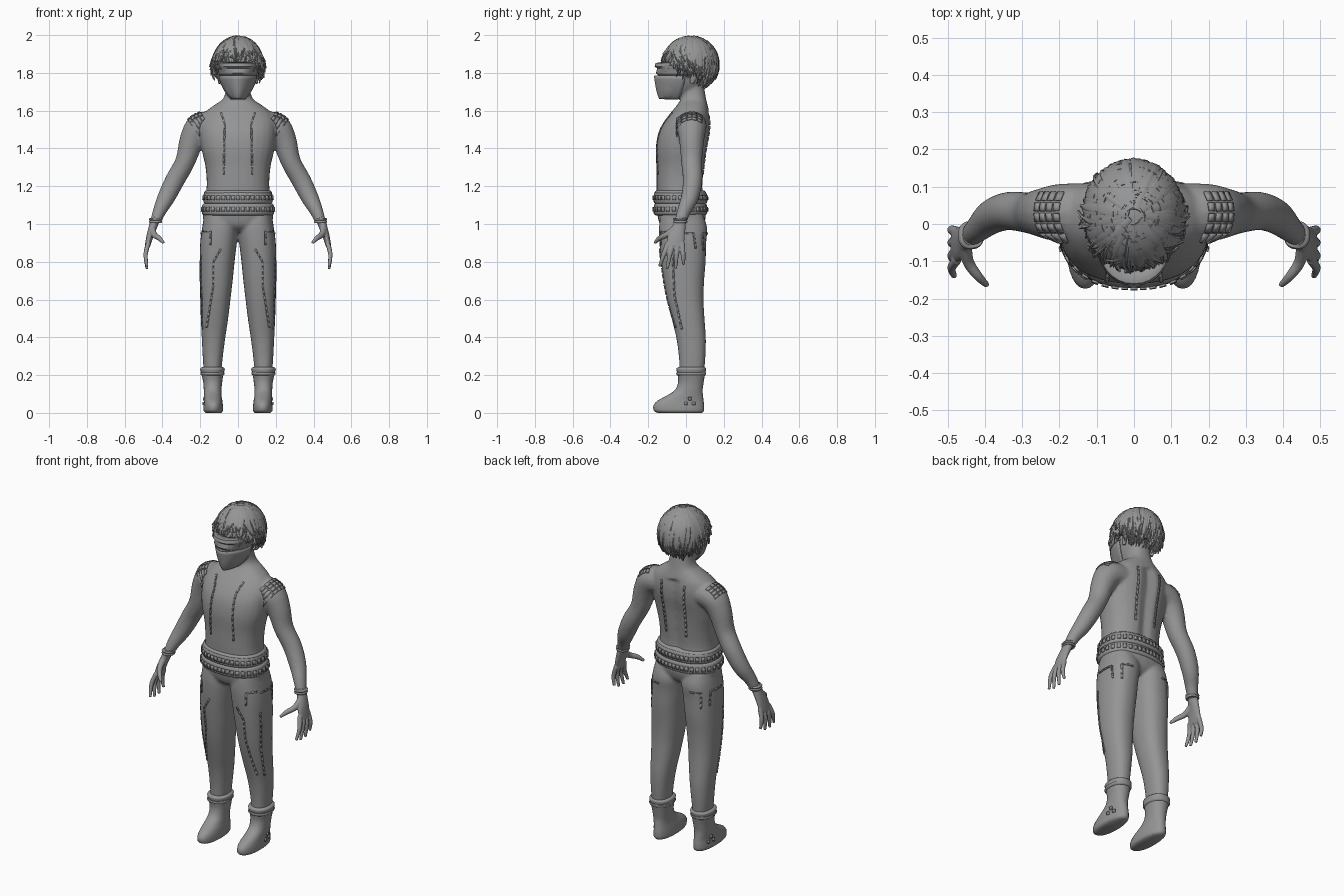
import bpy, bmesh, math, random
from mathutils import Vector
from mathutils.bvhtree import BVHTree

random.seed(4)
if "Cube" in bpy.data.objects:
    bpy.data.objects.remove(bpy.data.objects["Cube"])

grey = bpy.data.materials.new("mid grey")
grey.use_nodes = True
grey.diffuse_color = (0.3, 0.3, 0.3, 1)
grey.node_tree.nodes["Principled BSDF"].inputs["Base Color"].default_value = (0.3, 0.3, 0.3, 1)


def smooth(rows, steps):
    """Spline through rows of numbers."""
    out = []
    for i in range(len(rows) - 1):
        a, b, c, d = rows[max(i - 1, 0)], rows[i], rows[i + 1], rows[min(i + 2, len(rows) - 1)]
        for k in range(steps):
            t = k / steps
            out.append([q + t / 2 * (r - p + t * (2 * p - 5 * q + 4 * r - s + t * (3 * q - p - 3 * r + s)))
                        for p, q, r, s in zip(a, b, c, d)])
    return out + [list(rows[-1])]


def skin(bm, rings, closed=True):
    """Bridge rings of points, capping closed ones."""
    rings = [[bm.verts.new(p) for p in ring] for ring in rings]
    n = len(rings[0])
    for lo, hi in zip(rings, rings[1:]):
        for j in range(n if closed else n - 1):
            k = (j + 1) % n
            bm.faces.new((lo[j], lo[k], hi[k], hi[j]))
    if closed:
        bm.faces.new(rings[0][::-1])
        bm.faces.new(rings[-1])


def loft(bm, rows, n=28, power=2.3, front_only=False, steps=4):
    """Stack rounded sections given as (z, x0, x1, y0, y1)."""
    rings = []
    for z, x0, x1, y0, y1 in smooth(rows, steps):
        ring = []
        for j in range(n + 1 if front_only else n):
            a = math.pi + math.pi * j / n if front_only else math.tau * j / n
            c, s = math.cos(a), math.sin(a)
            c, s = (math.copysign(abs(v) ** (2 / power), v) for v in (c, s))
            ring.append(((x0 + x1 + (x1 - x0) * c) / 2, (y0 + y1 + (y1 - y0) * s) / 2, z))
        rings.append(ring)
    skin(bm, rings, not front_only)


def tube(bm, path, side, n=16, steps=4):
    """Sweep an ellipse along (x, y, z, radius along side, other radius)."""
    pts = smooth(path, steps)
    rings = []
    for i, (x, y, z, r1, r2) in enumerate(pts):
        t = (Vector(pts[min(i + 1, len(pts) - 1)][:3]) - Vector(pts[max(i - 1, 0)][:3])).normalized()
        u = (side - t * side.dot(t)).normalized()
        v = t.cross(u)
        rings.append([Vector((x, y, z)) + u * r1 * math.cos(math.tau * j / n) + v * r2 * math.sin(math.tau * j / n)
                      for j in range(n)])
    skin(bm, rings)


def mirror(bm):
    copy = bmesh.ops.duplicate(bm, geom=bm.verts[:] + bm.edges[:] + bm.faces[:])
    for g in copy["geom"]:
        if isinstance(g, bmesh.types.BMVert):
            g.co.x *= -1


def finish(name, bm, voxel=0, shell=0, relax=6):
    bmesh.ops.recalc_face_normals(bm, faces=bm.faces[:])
    mesh = bpy.data.meshes.new(name)
    bm.to_mesh(mesh)
    bm.free()
    ob = bpy.data.objects.new(name, mesh)
    bpy.context.collection.objects.link(ob)
    mesh.materials.append(grey)
    bpy.ops.object.select_all(action="DESELECT")
    ob.select_set(True)
    bpy.context.view_layer.objects.active = ob
    bpy.ops.object.shade_smooth_by_angle(angle=math.radians(50))
    if voxel:
        rem = ob.modifiers.new("blend", "REMESH")
        rem.mode, rem.voxel_size, rem.use_smooth_shade = "VOXEL", voxel, True
        soft = ob.modifiers.new("soften", "SMOOTH")
        soft.iterations = relax
    if shell:
        sol = ob.modifiers.new("thickness", "SOLIDIFY")
        sol.thickness, sol.offset = shell, 0
    return ob


def surface(ob):
    return BVHTree.FromObject(ob, bpy.context.evaluated_depsgraph_get())


def patch(bm, tree, p, d, t, length, width):
    """Small plate laid on a surface, seen along d and running along t."""
    w = d.cross(t).normalized() * width / 2
    t = t.normalized() * length / 2
    corners = []
    for c in (p - t - w, p + t - w, p + t + w, p - t + w):
        hit, normal, _, _ = tree.ray_cast(c - d, d)
        if hit is None:
            return
        corners.append(bm.verts.new(hit + normal * 0.003))
    bm.faces.new(corners)


def seam(bm, tree, points, d, dash=0.03, width=0.008, fill=0.8):
    for a, b in zip(points, points[1:]):
        a, b = Vector(a), Vector(b)
        n = max(1, round((b - a).length / dash))
        for i in range(n):
            patch(bm, tree, a.lerp(b, (i + 0.5) / n), d, b - a, (b - a).length / n * fill, width)


X, Y, Z = Vector((1, 0, 0)), Vector((0, 1, 0)), Vector((0, 0, 1))

# Bare upper body: arms, torso, neck and head blended together
bm = bmesh.new()
tube(bm, [(.13, .035, 1.525, .075, .07), (.2, .03, 1.51, .078, .078), (.245, .03, 1.44, .066, .066),
          (.28, .03, 1.33, .056, .053), (.335, .035, 1.23, .052, .052), (.38, .02, 1.14, .047, .047),
          (.415, -.01, 1.07, .037, .036), (.438, -.03, 1.01, .031, .027)], Y)
mirror(bm)
loft(bm, [(z, -w, w, f, b) for z, w, f, b in (
    (1.03, .18, -.14, .095), (1.1, .178, -.152, .098), (1.2, .166, -.156, .092), (1.3, .172, -.157, .1),
    (1.4, .194, -.16, .112), (1.48, .202, -.147, .127), (1.54, .2, -.117, .13), (1.59, .175, -.08, .124),
    (1.63, .125, -.047, .114), (1.66, .082, -.03, .107), (1.7, .066, -.03, .1), (1.76, .064, -.03, .09))])
for v in bm.verts:
    if v.co.y > 0.04 and v.co.z < 1.6 and abs(v.co.x) < 0.12:
        v.co.y -= 0.018 * math.exp(-(v.co.x / 0.03) ** 2)
loft(bm, [(z, -w, w, f, b) for z, w, f, b in (
    (1.665, .04, -.13, -.02), (1.7, .066, -.14, .05), (1.75, .086, -.143, .1), (1.8, .095, -.135, .12),
    (1.86, .1, -.118, .14), (1.92, .09, -.09, .13), (1.96, .06, -.05, .09))])
body = finish("upper_body", bm, voxel=0.008)

# Hands with fingers and thumb
bm = bmesh.new()
tube(bm, [(.435, -.028, 1.03, .03, .025), (.452, -.038, .98, .036, .022), (.468, -.052, .93, .046, .018),
          (.48, -.058, .88, .045, .014)], Y)
for base, tip, end in ((-.095, -.14, .775), (-.07, -.1, .762), (-.045, -.055, .764), (-.02, -.012, .785)):
    tube(bm, [(.474, base, .9, .014, .013), (.489, (base + tip) / 2, .84, .013, .012),
              (.482, tip, end, .008, .008)], Y, n=10)
tube(bm, [(.452, -.05, .98, .022, .018), (.445, -.1, .945, .017, .016), (.418, -.14, .925, .014, .013),
          (.393, -.165, .9, .008, .008)], Z, n=10)
mirror(bm)
finish("hands", bm, voxel=0.004, relax=4)

# Bracelets
bm = bmesh.new()
for z in (1.012, 1.026):
    loft(bm, [(z - .007, .405, .468, -.064, .004), (z, .402, .472, -.068, .008), (z + .007, .403, .466, -.064, .004)])
mirror(bm)
finish("bracelets", bm)

# Trousers
bm = bmesh.new()
loft(bm, [(1.05, .015, .178, -.135, .09), (.98, .0, .19, -.143, .112), (.9, .006, .2, -.141, .107),
          (.8, .018, .203, -.132, .104), (.7, .028, .203, -.118, .096), (.6, .04, .2, -.1, .093),
          (.5, .052, .197, -.076, .098), (.4, .067, .192, -.052, .105), (.3, .08, .187, -.038, .103),
          (.2, .09, .18, -.033, .095)])
mirror(bm)
loft(bm, [(z, -w, w, f, b) for z, w, f, b in (
    (.96, .1, -.1, .06), (.99, .17, -.135, .09), (1.04, .186, -.15, .105), (1.09, .182, -.155, .1))])
trousers = finish("trousers", bm, voxel=0.008, relax=5)

# Two belts with rectangular studs
studs = bmesh.new()
for name, z, w in (("lower_belt", 1.078, .192), ("upper_belt", 1.138, .184)):
    bm = bmesh.new()
    loft(bm, [(z + dz, -w + e, w - e, -.172 + e, .113 - e) for dz, e in (
        (-.033, .014), (-.024, .002), (0, 0), (.024, .004), (.032, .014))], n=40)
    tree = surface(finish(name, bm))
    for i in range(36):
        a = math.tau * i / 36
        d = Vector((-math.cos(a), -math.sin(a), 0))
        patch(studs, tree, Vector((0, -.03, z)) - d * .15, d, Z, .024, .018)
finish("belt_studs", studs, shell=0.006)

# Waist folds between the belts and the skin
bm = bmesh.new()
loft(bm, [(1.155, -.176, .176, -.16, .1), (1.168, -.18, .18, -.166, .105), (1.178, -.17, .17, -.157, .096)])
finish("waist_fold", bm)

# Raised seams on the chest, back and trousers, and shoulder grids
bm = bmesh.new()
tree = surface(body)
seam(bm, tree, [(.09, 0, 1.59), (.07, 0, 1.53), (.075, 0, 1.26)], Y)
seam(bm, tree, [(.075, 0, 1.58), (.065, 0, 1.26)], -Y, width=.01)
inward = Vector((-.6, 0, -.8))
for col in (-.03, -.01, .01, .03):
    mid = Vector((.232 + .8 * col, .018, 1.57 - .6 * col))
    seam(bm, tree, [mid - Y * .068, mid + Y * .068], inward, dash=.026, width=.016)
tree = surface(trousers)
seam(bm, tree, [(.09, 0, .87), (.13, 0, .8), (.13, 0, .68), (.165, 0, .45)], Y)
seam(bm, tree, [(.182, 0, .962), (.145, 0, .962), (.145, 0, .89)], Y, fill=1)
seam(bm, tree, [(.1, 0, .95), (.16, 0, .95), (.16, 0, .86)], -Y, fill=1)
seam(bm, tree, [(0, -.07, .84), (0, -.06, .62), (0, -.02, .44)], -X)
seam(bm, tree, [(0, -.06, .95), (0, .04, .95), (0, .05, .87)], -X, fill=1)
mirror(bm)
finish("seams", bm, shell=0.005)

# Boots with turned cuffs and side studs
bm = bmesh.new()
loft(bm, [(.0, .088, .172, -.15, .085), (.012, .08, .182, -.17, .095), (.04, .08, .182, -.172, .096),
          (.065, .083, .18, -.15, .093), (.09, .087, .18, -.105, .09), (.12, .088, .181, -.06, .088),
          (.16, .084, .184, -.042, .093), (.2, .078, .192, -.044, .1), (.232, .07, .2, -.051, .107),
          (.242, .08, .19, -.04, .097)], power=2.2)
mirror(bm)
boots = finish("boots", bm)
bm = bmesh.new()
tree = surface(boots)
for y, z in ((.0, .05), (.04, .05), (.02, .075)):
    patch(bm, tree, Vector((0, y, z)), -X, Z, .016, .016)
mirror(bm)
finish("boot_studs", bm, shell=0.008)
bm = bmesh.new()
loft(bm, [(.198, .078, .193, -.046, .101), (.206, .072, .199, -.052, .107), (.214, .073, .197, -.05, .106)])
mirror(bm)
finish("boot_cuffs", bm)

# Face mask and visor as front shells
bm = bmesh.new()
loft(bm, [(z, -w, w, f, b) for z, w, f, b in (
    (1.662, .036, -.138, .06), (1.69, .06, -.15, .1), (1.74, .088, -.16, .14), (1.785, .1, -.167, .16))],
    n=18, power=1.8, front_only=True, steps=2)
finish("face_mask", bm, shell=0.006)
bm = bmesh.new()
loft(bm, [(z, -w, w, f, b) for z, w, f, b in (
    (1.788, .097, -.145, .15), (1.8, .101, -.156, .15), (1.825, .102, -.15, .15),
    (1.835, .106, -.163, .15), (1.85, .104, -.158, .15), (1.855, .1, -.125, .15))],
    n=18, power=2.2, front_only=True, steps=1)
finish("visor", bm, shell=0.006)

# Ears
bm = bmesh.new()
tube(bm, [(.096, .03, 1.745, .008, .01), (.1, .04, 1.78, .01, .02), (.1, .045, 1.81, .008, .012)], X, n=10)
mirror(bm)
finish("ears", bm)


# Hair: a cap covered with flat, tapering locks falling from the crown
def scalp(a, tilt, r):
    return Vector((.132 * r * math.sin(tilt) * math.sin(a),
                   .025 - .147 * r * math.sin(tilt) * math.cos(a), 1.85 + .145 * r * math.cos(tilt)))


bm = bmesh.new()
skin(bm, [[scalp(math.tau * j / 32, .04 + k / 12 * (1.5 + .35 * (1 - math.cos(math.tau * j / 32))), .97)
           for j in range(32)] for k in range(13)])
finish("hair_cap", bm)
bm = bmesh.new()
for i in range(330):
    a = random.uniform(0, math.tau)
    back = (1 - math.cos(a)) / 2
    start = random.uniform(.1, 1.3)
    end = max(start + .3, 1.5 + .95 * back + random.uniform(-.35, .2))
    drift, flare = random.uniform(-.35, .35), random.uniform(-.04, .17) * (.3 + .7 * abs(math.sin(a)))
    wide, lift = random.uniform(.007, .015), random.uniform(.975, 1.01)
    path = []
    for k in range(6):
        t = k / 5
        p = scalp(a + drift * t * t, start + (end - start) * t, lift + flare * t ** 3)
        path.append((*p, wide * (1 - .85 * t * t), .0035))
    tube(bm, path, Vector((math.cos(a), math.sin(a), 0)), n=4, steps=2)
finish("hair_locks", bm)
